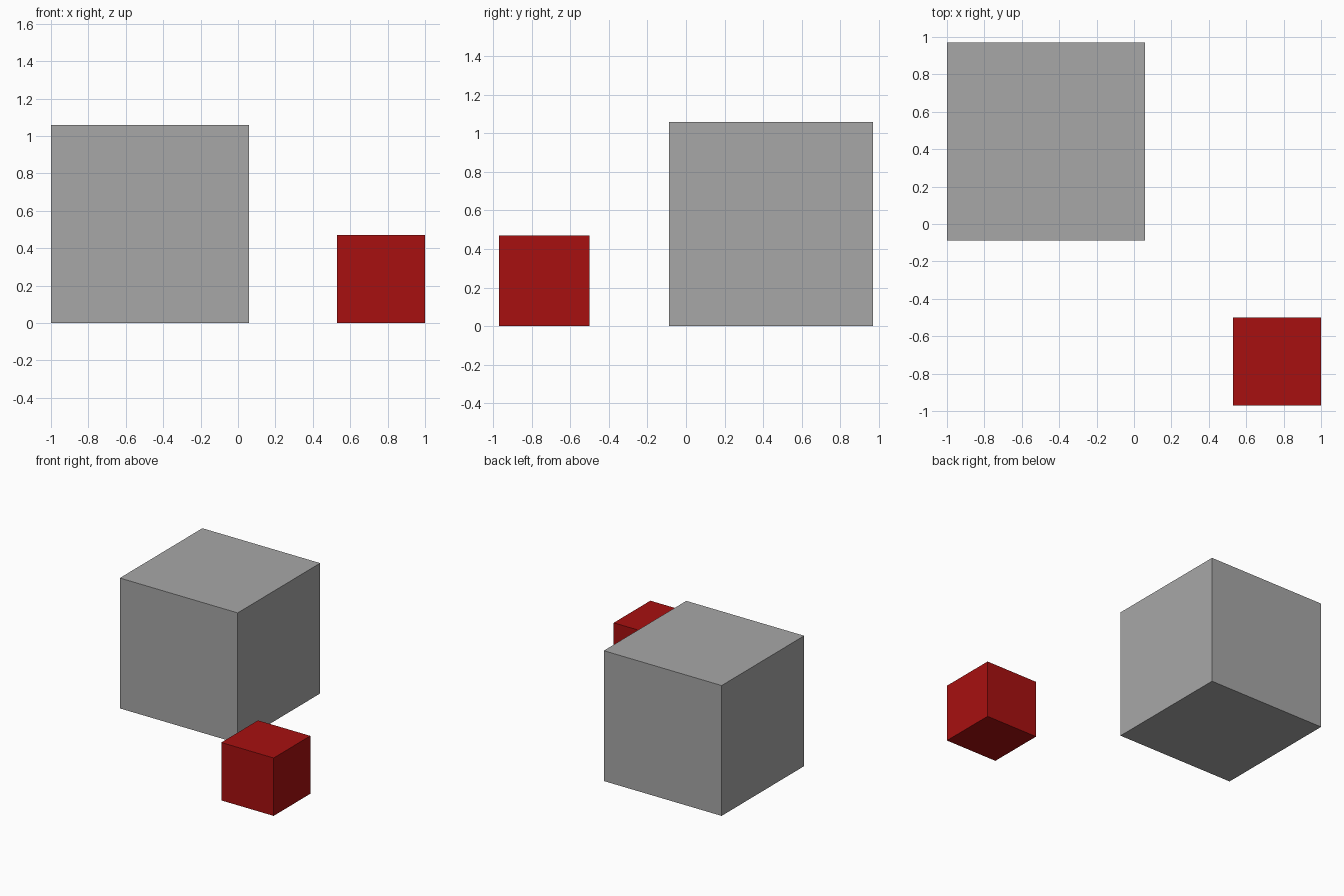
import bpy

if "Cube" in bpy.data.objects:
    bpy.data.objects.remove(bpy.data.objects["Cube"])


def cube(name, size, x, y, color):
    """Flat-shaded cube standing on the ground, centred at x, y."""
    bpy.ops.mesh.primitive_cube_add(size=size, location=(x, y, size / 2))
    obj = bpy.context.object
    obj.name = name
    mat = bpy.data.materials.new(name + "_material")
    mat.diffuse_color = color
    mat.use_nodes = True
    mat.node_tree.nodes["Principled BSDF"].inputs["Base Color"].default_value = mat.diffuse_color
    obj.data.materials.append(mat)


LARGE, SMALL = 1.058, 0.47
HALF_X, HALF_Y = 1.0, 0.971

# Large grey cube at the back left
cube("large_cube", LARGE, -HALF_X + LARGE / 2, HALF_Y - LARGE / 2,
     (0.387, 0.387, 0.387, 1.0))

# Small red cube at the front right
cube("small_cube", SMALL, HALF_X - SMALL / 2, -HALF_Y + SMALL / 2,
     (0.387, 0.005, 0.005, 1.0))
